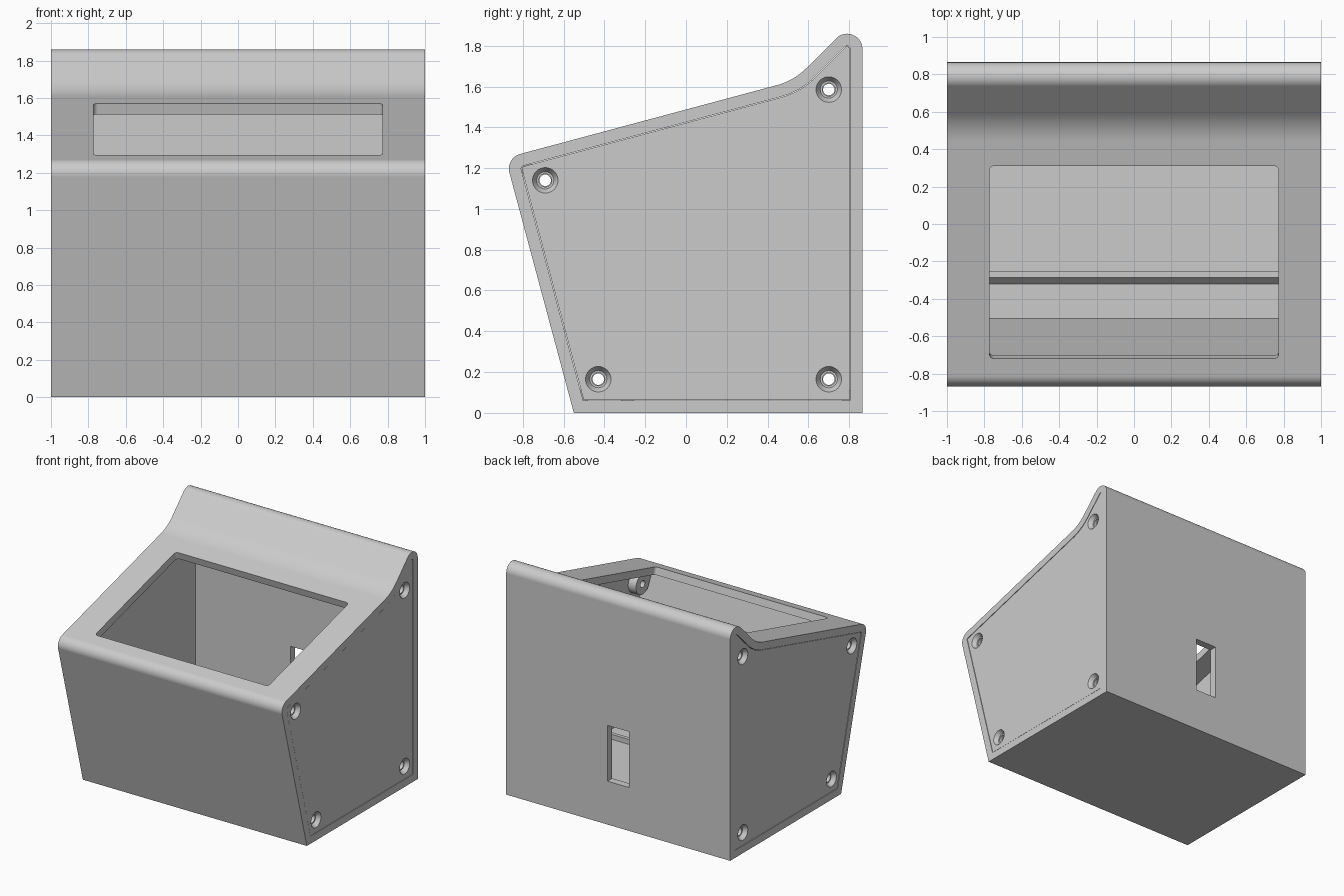
import bpy, bmesh, math
from mathutils import Vector, Matrix

if "Cube" in bpy.data.objects:
    bpy.data.objects.remove(bpy.data.objects["Cube"])

grey = bpy.data.materials.new("light_grey_plastic")
grey.use_nodes = True
grey.diffuse_color = (0.6, 0.6, 0.6, 1)
grey.node_tree.nodes["Principled BSDF"].inputs["Base Color"].default_value = (0.6, 0.6, 0.6, 1)

WALL = 0.06
TILT = math.radians(15)


def finish(name, bm):
    bmesh.ops.recalc_face_normals(bm, faces=bm.faces)
    mesh = bpy.data.meshes.new(name)
    bm.to_mesh(mesh)
    bm.free()
    mesh.materials.append(grey)
    ob = bpy.data.objects.new(name, mesh)
    bpy.context.collection.objects.link(ob)
    return ob


def offset(points, d):
    """Move every edge of a counter-clockwise polygon inward by d."""
    out = []
    for i, p in enumerate(points):
        a = (p - points[i - 1]).normalized()
        b = (points[(i + 1) % len(points)] - p).normalized()
        na, nb = Vector((-a.y, a.x)), Vector((-b.y, b.x))
        out.append(p + (na + nb) * d / (1 + na.dot(nb)))
    return out


def fillet(points, radii, seg=12):
    """Round polygon corners with tangent arcs."""
    out = []
    for i, (p, r) in enumerate(zip(points, radii)):
        if r <= 0:
            out.append(p)
            continue
        u = (points[i - 1] - p).normalized()
        v = (points[(i + 1) % len(points)] - p).normalized()
        half = u.angle(v) / 2
        t = r / math.tan(half)
        c = p + (u + v).normalized() * r / math.sin(half)
        s, e = p + u * t - c, p + v * t - c
        turn = math.atan2(s.x * e.y - s.y * e.x, s.dot(e))
        for k in range(seg + 1):
            out.append(c + Matrix.Rotation(turn * k / seg, 2) @ s)
    return out


def prism(name, points, x0, x1):
    bm = bmesh.new()
    a = [bm.verts.new((x0, p[0], p[1])) for p in points]
    b = [bm.verts.new((x1, p[0], p[1])) for p in points]
    bm.faces.new(a)
    bm.faces.new(b)
    for i in range(len(a)):
        bm.faces.new((a[i - 1], a[i], b[i], b[i - 1]))
    return finish(name, bm)


def ring_of(y, z, r, n=32):
    return [(y + r * math.cos(k * math.tau / n), z + r * math.sin(k * math.tau / n))
            for k in range(n)]


def cut(ob, cutter):
    mod = ob.modifiers.new("cut", 'BOOLEAN')
    mod.object, mod.operation, mod.solver = cutter, 'DIFFERENCE', 'EXACT'
    bpy.context.view_layer.objects.active = ob
    bpy.ops.object.modifier_apply(modifier=mod.name)
    bpy.data.objects.remove(cutter)


def smooth(ob):
    bpy.ops.object.select_all(action='DESELECT')
    ob.select_set(True)
    bpy.context.view_layer.objects.active = ob
    bpy.ops.object.shade_smooth_by_angle(angle=math.radians(25))
    mod = ob.modifiers.new("even_shading", 'WEIGHTED_NORMAL')
    mod.keep_sharp = True


# Side outline with sharp corners: bottom, back, top lip, hollow bend, front nose
corners = [Vector(p) for p in ((-0.55, 0), (0.865, 0), (0.865, 1.965),
                               (0.529, 1.629), (-0.885, 1.25))]


def outline(d):
    return fillet(offset(corners, d), (0, 0, 0.075 - d, 0.32 + d, 0.075 - d))


# Shell: open-sided tube with even wall thickness
bm = bmesh.new()
loops = [[bm.verts.new((x, p.x, p.y)) for p in outline(d)]
         for x, d in ((-1, 0), (1, 0), (1, WALL), (-1, WALL))]
for i in range(len(loops[0])):
    for k in range(4):
        a, b = loops[k], loops[(k + 1) % 4]
        bm.faces.new((a[i - 1], a[i], b[i], b[i - 1]))
shell = finish("shell", bm)

# Rounded window through the sloping top
hw, hl = 0.773, 0.533
rect = [Vector(p) for p in ((-hl, -hw), (hl, -hw), (hl, hw), (-hl, hw))]
window = prism("window_cutter", fillet(rect, [0.025] * 4, 6), -0.15, 0.15)
window.matrix_world = (Matrix.Translation((0, -0.205, 1.4325))
                       @ Matrix.Rotation(TILT, 4, 'X')
                       @ Matrix.Rotation(math.pi / 2, 4, 'Y'))
bpy.context.view_layer.update()
cut(shell, window)

# Cable slot in the back wall
cut(shell, prism("slot_cutter", ((0.7, 0.35), (1, 0.35), (1, 0.8), (0.7, 0.8)), -0.095, 0.095))
smooth(shell)

# Low ridge across the floor
prism("floor_ridge", ((-0.325, 0.055), (-0.255, 0.055), (-0.255, 0.1), (-0.285, 0.1)), -0.93, 0.93)

# Screw positions, each with the inner corner its lug grows from
screws = {"top_back": ((0.70, 1.585), (0.80, 1.79)),
          "top_front": ((-0.69, 1.14), (-0.82, 1.215)),
          "bottom_front": ((-0.43, 0.165), (-0.52, 0.05)),
          "bottom_back": ((0.70, 0.165), (0.82, 0.05))}

for side, s in (("left", 1), ("right", -1)):
    # Side panel set into the shell, with countersunk holes
    panel = prism(side + "_side_panel", outline(WALL + 0.003), s * 0.94, s * 0.998)
    for name, ((y, z), corner) in screws.items():
        bm = bmesh.new()
        rings = [[bm.verts.new((s * x, *p)) for p in ring_of(y, z, r)]
                 for x, r in ((0.9, 0.032), (0.965, 0.032), (0.965, 0.042), (1.01, 0.07))]
        for a, b in zip(rings, rings[1:]):
            for i in range(len(a)):
                bm.faces.new((a[i - 1], a[i], b[i], b[i - 1]))
        bm.faces.new(rings[0])
        bm.faces.new(rings[-1])
        cut(panel, finish("countersink_cutter", bm))

        # Teardrop lug behind the panel
        bm = bmesh.new()
        for x in (0.87, 0.94):
            for p in ring_of(y, z, 0.085) + [corner]:
                bm.verts.new((s * x, *p))
        bmesh.ops.convex_hull(bm, input=bm.verts)
        bmesh.ops.dissolve_limit(bm, angle_limit=0.01, verts=bm.verts, edges=bm.edges)
        lug = finish(f"{side}_{name}_lug", bm)
        cut(lug, prism("lug_hole_cutter", ring_of(y, z, 0.028), s * 0.8, s * 1.0))
        smooth(lug)
    smooth(panel)
